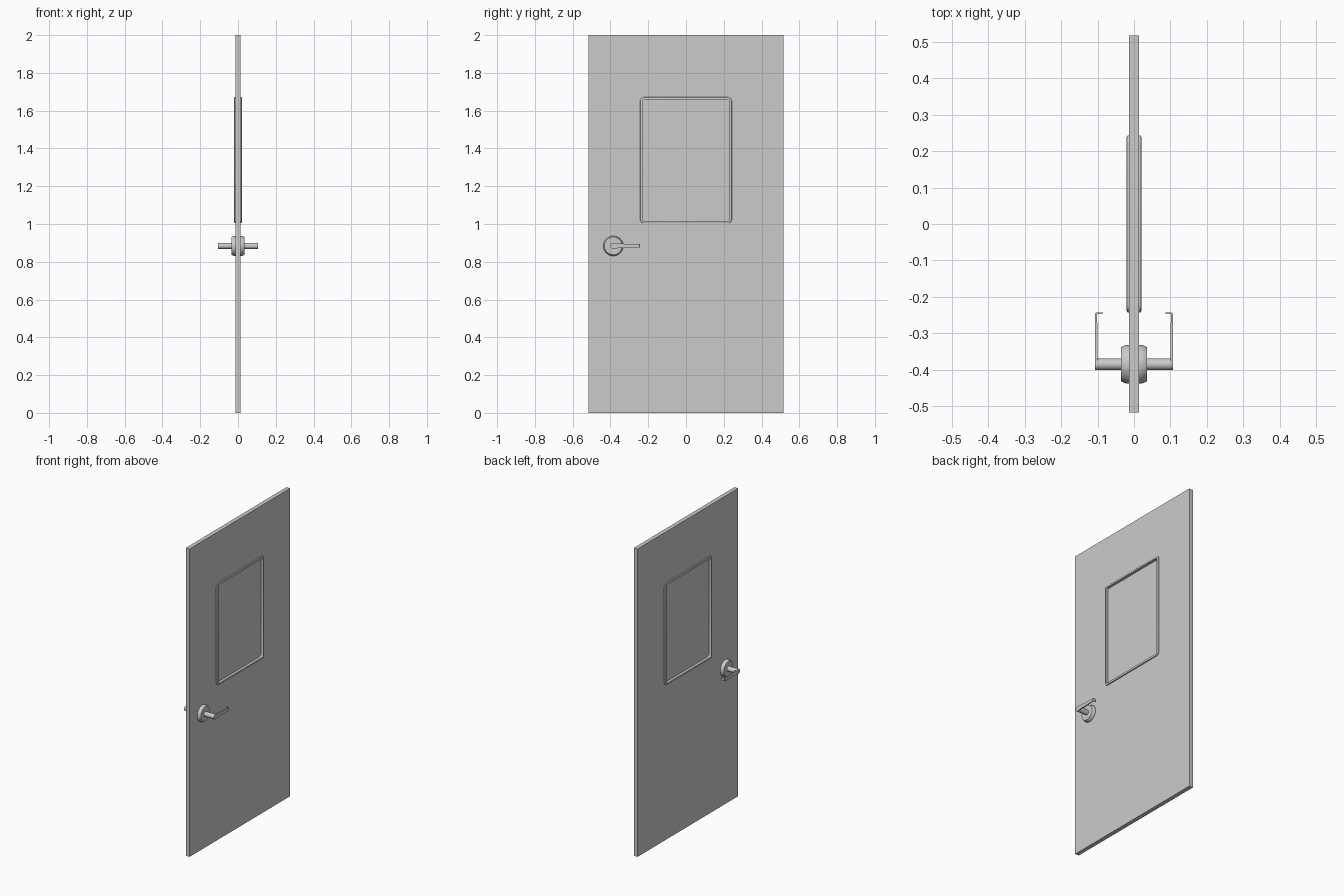
import bpy, bmesh, math

if "Cube" in bpy.data.objects:
    bpy.data.objects.remove(bpy.data.objects["Cube"])

HANDLE_Y, HANDLE_Z = -0.385, 0.884
WIN_Z, WIN_HY, WIN_HZ = 1.338, 0.23, 0.321   # window centre and inner half sizes


def finish(name, bm, smooth=True, mirror=False):
    bmesh.ops.recalc_face_normals(bm, faces=bm.faces)
    me = bpy.data.meshes.new(name)
    bm.to_mesh(me)
    bm.free()
    ob = bpy.data.objects.new(name, me)
    bpy.context.collection.objects.link(ob)
    if mirror:
        m = ob.modifiers.new("Mirror", 'MIRROR')
        m.use_axis = (True, False, False)
    if smooth:
        bpy.ops.object.select_all(action='DESELECT')
        ob.select_set(True)
        bpy.context.view_layer.objects.active = ob
        bpy.ops.object.shade_smooth_by_angle(angle=math.radians(30))
    return ob


def rounded_rect(offset, x, r=0.009, seg=4):
    """Window-shaped loop in the YZ plane, grown by offset."""
    pts = []
    for i, (sy, sz) in enumerate([(1, 1), (-1, 1), (-1, -1), (1, -1)]):
        cy, cz = sy * (WIN_HY - r), WIN_Z + sz * (WIN_HZ - r)
        for k in range(seg + 1):
            a = math.pi / 2 * (i + k / seg)
            pts.append((x, cy + (r + offset) * math.cos(a), cz + (r + offset) * math.sin(a)))
    return pts


def loft(loops, cap=True, closed=False):
    """Skin a list of equal-length loops."""
    bm = bmesh.new()
    rows = [[bm.verts.new(p) for p in loop] for loop in loops]
    pairs = list(zip(rows, rows[1:])) + ([(rows[-1], rows[0])] if closed else [])
    for a, b in pairs:
        n = len(a)
        for i in range(n):
            j = (i + 1) % n
            bm.faces.new((a[i], a[j], b[j], b[i]))
    if cap and not closed:
        bm.faces.new(rows[0])
        bm.faces.new(rows[-1])
    return bm


def circle(r, x, n=40):
    return [(x, HANDLE_Y + r * math.cos(2 * math.pi * i / n),
             HANDLE_Z + r * math.sin(2 * math.pi * i / n)) for i in range(n)]


# door leaf with window opening
bm = bmesh.new()
bmesh.ops.create_cube(bm, size=1)
for v in bm.verts:
    v.co = (v.co.x * 0.027, v.co.y * 1.034, v.co.z * 2 + 1)
door = finish("door_leaf", bm, smooth=False)
cutter = finish("window_cutter", loft([rounded_rect(0.005, -0.1), rounded_rect(0.005, 0.1)]), smooth=False)
cutter.hide_render = True
cutter.hide_viewport = True
cut = door.modifiers.new("Opening", 'BOOLEAN')
cut.operation, cut.solver, cut.object = 'DIFFERENCE', 'EXACT', cutter

# window frame: bead profile swept round the opening
side = [(0.0, 0.0205), (0.008, 0.0205), (0.0115, 0.019), (0.013, 0.0155)]
profile = side + [(o, -x) for o, x in reversed(side)]
finish("window_frame", loft([rounded_rect(o, x) for o, x in profile], closed=True))

# glass pane
finish("window_pane", loft([rounded_rect(0.003, -0.003), rounded_rect(0.003, 0.003)]), smooth=False)

# rosettes and spindles on both faces
finish("handle_rosette", loft([circle(r, x) for r, x in
       [(0.053, 0.0125), (0.053, 0.02), (0.051, 0.027), (0.047, 0.035)]]), mirror=True)
finish("handle_spindle", loft([circle(0.016, x, 24) for x in (0.034, 0.107)]), mirror=True)

# levers: cross-sections along y, with the tip turned back to the door
# (outer x, outer y, inner x, inner y, centre z, half height)
stations = [(0.107, -0.385, 0.100, -0.385, 0.884, 0.0155),
            (0.107, -0.355, 0.100, -0.355, 0.885, 0.0125),
            (0.107, -0.310, 0.100, -0.310, 0.883, 0.0105),
            (0.107, -0.265, 0.101, -0.265, 0.883, 0.0095),
            (0.107, -0.247, 0.102, -0.250, 0.884, 0.0095),
            (0.104, -0.243, 0.100, -0.247, 0.884, 0.0095),
            (0.085, -0.243, 0.085, -0.246, 0.884, 0.0090)]
loops = [[(ox, oy, z - h), (ox, oy, z + h), (ix, iy, z + h), (ix, iy, z - h)]
         for ox, oy, ix, iy, z, h in stations]
finish("handle_lever", loft(loops), mirror=True)
